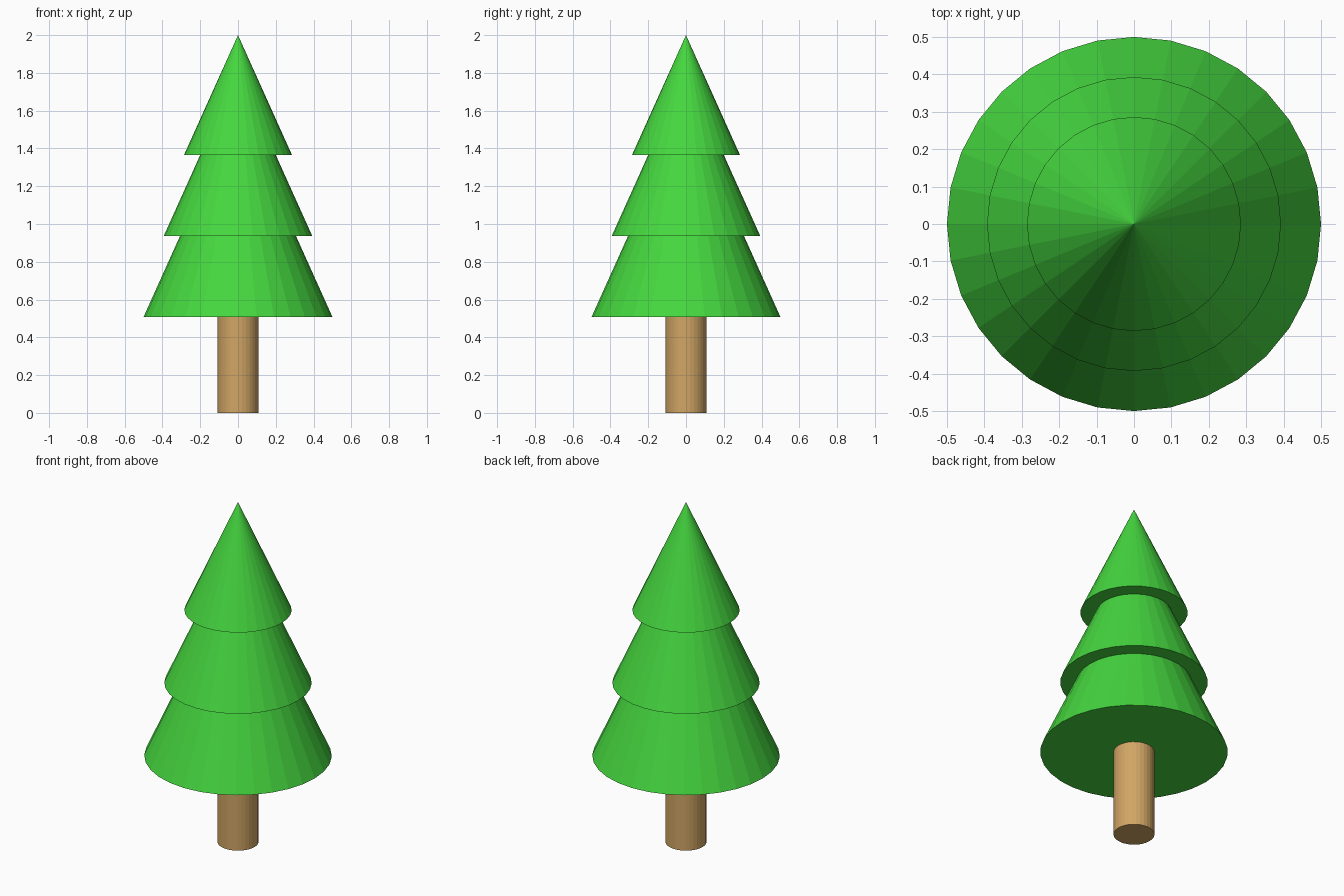
import bpy

if "Cube" in bpy.data.objects:
    bpy.data.objects.remove(bpy.data.objects["Cube"])

SIDES = 32


def material(name, colour):
    mat = bpy.data.materials.new(name)
    mat.diffuse_color = (*colour, 1)
    mat.use_nodes = True
    mat.node_tree.nodes["Principled BSDF"].inputs["Base Color"].default_value = mat.diffuse_color
    return mat


def cone(name, base_z, height, radius, top_radius, mat):
    bpy.ops.mesh.primitive_cone_add(
        vertices=SIDES, radius1=radius, radius2=top_radius, depth=height,
        location=(0, 0, base_z + height / 2))
    obj = bpy.context.object
    obj.name = name
    obj.data.materials.append(mat)


green = material("needles", (0.06, 0.68, 0.05))
wood = material("wood", (0.64, 0.38, 0.13))

# Trunk
cone("trunk", 0, 0.52, 0.109, 0.109, wood)

# Overlapping foliage tiers, all of the same proportions
for name, base_z, radius in (("lower_foliage", 0.508, 0.5),
                             ("middle_foliage", 0.937, 0.393),
                             ("upper_foliage", 1.365, 0.286)):
    cone(name, base_z, radius * 0.635 / 0.286, radius, 0, green)
